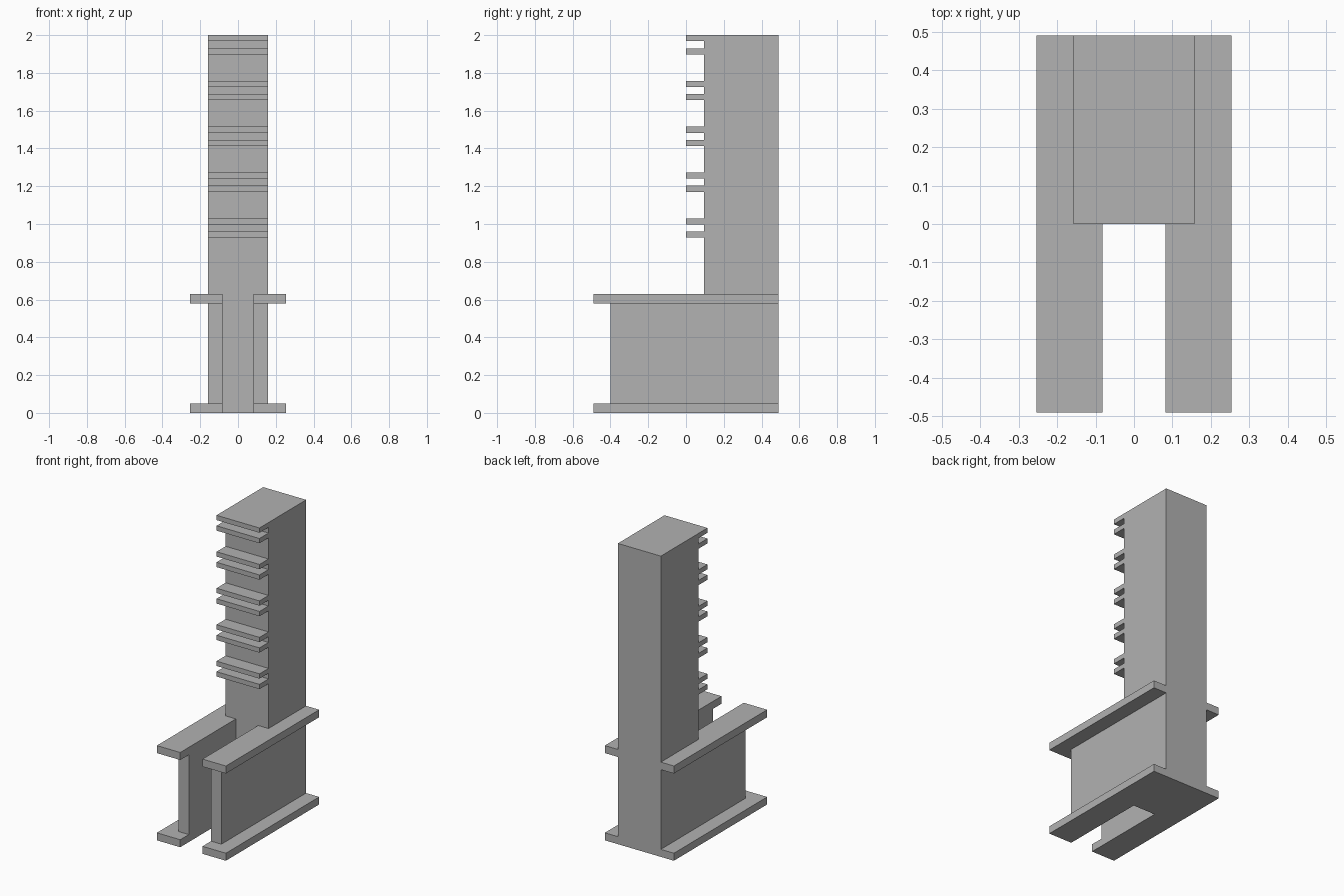
import bpy
import bmesh
from mathutils import Vector

old = bpy.data.objects.get("Cube")
if old:
    bpy.data.objects.remove(old, do_unlink=True)

# Single plain grey
GREY = (0.445, 0.445, 0.445, 1.0)
grey = bpy.data.materials.new("plain_grey")
grey.use_nodes = True
grey.diffuse_color = GREY
grey.node_tree.nodes["Principled BSDF"].inputs["Base Color"].default_value = GREY

# Shared dimensions
SLOT, HALF, WIDE = 0.082, 0.158, 0.254   # half widths: slot, column, flanges
FRONT, BACK = -0.49, 0.49
WEB_FRONT, FACE = -0.40, 0.095           # front of webs, front of column
BASE_TOP, PLATE = 0.63, 0.05
TOP, FIN = 2.0, 0.032


def prism(name, points, offset, mirrored=False):
    """Extrude a flat outline along offset, optionally mirrored in x."""
    bm = bmesh.new()
    face = bm.faces.new([bm.verts.new(p) for p in points])
    ext = bmesh.ops.extrude_face_region(bm, geom=[face])
    verts = [g for g in ext["geom"] if isinstance(g, bmesh.types.BMVert)]
    bmesh.ops.translate(bm, verts=verts, vec=Vector(offset))
    bmesh.ops.recalc_face_normals(bm, faces=bm.faces)
    mesh = bpy.data.meshes.new(name)
    bm.to_mesh(mesh)
    bm.free()
    mesh.materials.append(grey)
    obj = bpy.data.objects.new(name, mesh)
    bpy.context.collection.objects.link(obj)
    if mirrored:
        obj.modifiers.new("Mirror", 'MIRROR').use_mirror_merge = False
    return obj


# Column with five pairs of fins, as one side profile
profile = [(BACK, TOP), (BACK, 0), (FACE, 0)]
for i in reversed(range(5)):
    upper = TOP - i * 0.2425
    for z in (upper - 0.07, upper):
        profile += [(FACE, z - FIN), (0, z - FIN), (0, z), (FACE, z)]
profile.pop()                            # topmost fin is flush with the column top
prism("finned_column", [(-HALF, y, z) for y, z in profile], (2 * HALF, 0, 0))

# Flanges wrap around the column sides
outline = [(SLOT, FRONT), (WIDE, FRONT), (WIDE, BACK),
           (HALF, BACK), (HALF, FACE), (SLOT, FACE)]
for name, z in (("bottom_flanges", 0), ("top_flanges", BASE_TOP - PLATE)):
    prism(name, [(x, y, z) for x, y in outline], (0, 0, PLATE), mirrored=True)

# Upright webs between the flanges
web = [(SLOT, WEB_FRONT), (HALF, WEB_FRONT), (HALF, FACE), (SLOT, FACE)]
prism("webs", [(x, y, PLATE) for x, y in web],
      (0, 0, BASE_TOP - 2 * PLATE), mirrored=True)
